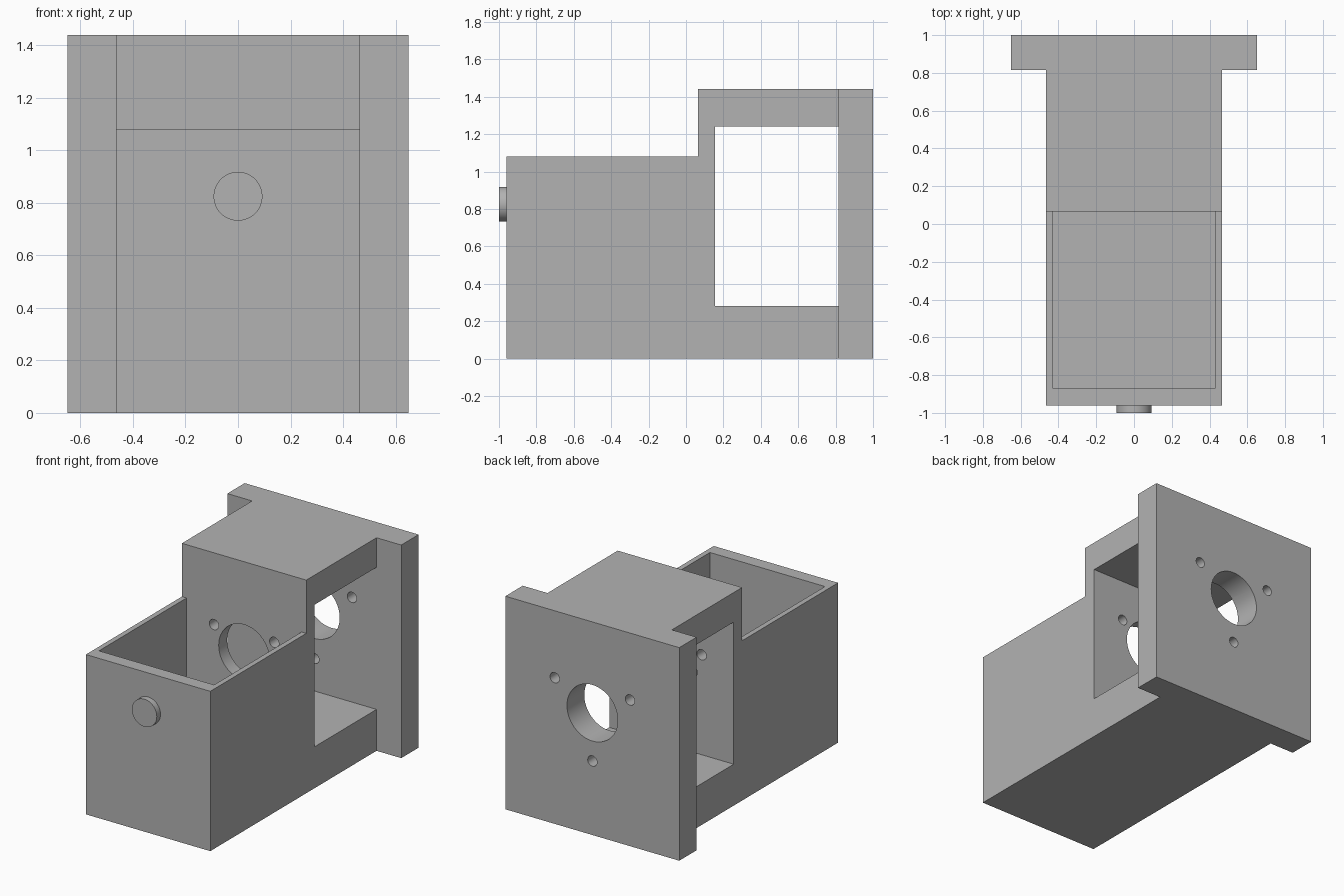
import bpy, bmesh
from math import radians, cos, sin

cube = bpy.data.objects.get("Cube")
if cube:
    bpy.data.objects.remove(cube, do_unlink=True)

# Key sizes
HEIGHT, BODY_X, FLANGE_X = 1.44, 0.465, 0.65
FRONT, BACK, FLANGE_Y = -0.96, 1.0, 0.815
STEP_Y, STEP_Z = 0.065, 1.08          # where the tall frame rises from the tray
WALL_Y, FLOOR = 0.155, 0.28           # back of the middle wall, slab top
AXIS_Z = 0.825                        # shared axis of bores and boss

grey = bpy.data.materials.new("light_grey")
grey.use_nodes = True
colour = (0.45, 0.45, 0.45, 1)
grey.diffuse_color = colour
grey.node_tree.nodes["Principled BSDF"].inputs["Base Color"].default_value = colour


def finish(name, bm):
    bmesh.ops.recalc_face_normals(bm, faces=bm.faces)
    mesh = bpy.data.meshes.new(name)
    bm.to_mesh(mesh)
    bm.free()
    mesh.materials.append(grey)
    ob = bpy.data.objects.new(name, mesh)
    bpy.context.collection.objects.link(ob)
    return ob


def box(name, half_x, y0, y1, z0, z1):
    bm = bmesh.new()
    bmesh.ops.create_cube(bm, size=1)
    for v in bm.verts:
        v.co = (v.co.x * 2 * half_x,
                (y0 + y1) / 2 + v.co.y * (y1 - y0),
                (z0 + z1) / 2 + v.co.z * (z1 - z0))
    return finish(name, bm)


def rod(name, r, y0, y1, x=0, z=AXIS_Z, sides=48):
    """Cylinder lying along y."""
    bm = bmesh.new()
    bmesh.ops.create_cone(bm, cap_ends=True, segments=sides,
                          radius1=r, radius2=r, depth=y1 - y0)
    for v in bm.verts:
        v.co = (x + v.co.x, (y0 + y1) / 2 + v.co.z, z - v.co.y)
    return finish(name, bm)


def smooth(ob):
    bpy.ops.object.select_all(action="DESELECT")
    ob.select_set(True)
    bpy.context.view_layer.objects.active = ob
    bpy.ops.object.shade_smooth_by_angle(angle=radians(30))


def cut(target, cutter):
    cutter.hide_render = True
    mod = target.modifiers.new(cutter.name, "BOOLEAN")
    mod.operation, mod.solver, mod.object = "DIFFERENCE", "EXACT", cutter
    bpy.context.view_layer.objects.active = target
    bpy.ops.object.modifier_apply(modifier=mod.name)
    bpy.data.objects.remove(cutter, do_unlink=True)


# Housing: T-shaped plan (body plus rear flange) raised to full height
right = [(BODY_X, FRONT), (BODY_X, FLANGE_Y), (FLANGE_X, FLANGE_Y), (FLANGE_X, BACK)]
plan = right + [(-x, y) for x, y in reversed(right)]
bm = bmesh.new()
base = bm.faces.new([bm.verts.new((x, y, 0)) for x, y in plan])
top = bmesh.ops.extrude_face_region(bm, geom=[base])["geom"]
for v in top:
    if isinstance(v, bmesh.types.BMVert):
        v.co.z = HEIGHT
housing = finish("motor_housing", bm)

# Lowered front, open tray and side-to-side window
cut(housing, box("front_step_cutter", 0.8, -1.2, STEP_Y, STEP_Z, 1.7))
cut(housing, box("tray_cutter", 0.43, -0.87, STEP_Y, FLOOR, 1.3))
cut(housing, box("window_cutter", 0.6, WALL_Y, FLANGE_Y, FLOOR, 1.24))

# Central bore and three screw holes through the middle wall and the flange
for label, y0, y1, ring in (("wall", 0.03, 0.19, 0.26), ("flange", 0.78, 1.05, 0.325)):
    cut(housing, rod(label + "_bore_cutter", 0.19, y0, y1))
    for angle in (30, 150, 270):
        a = radians(angle)
        cut(housing, rod(label + "_screw_cutter", 0.035, y0, y1,
                         ring * cos(a), AXIS_Z + ring * sin(a), 24))
smooth(housing)

# Round boss on the front face
smooth(rod("front_boss", 0.093, -1.0, FRONT))
